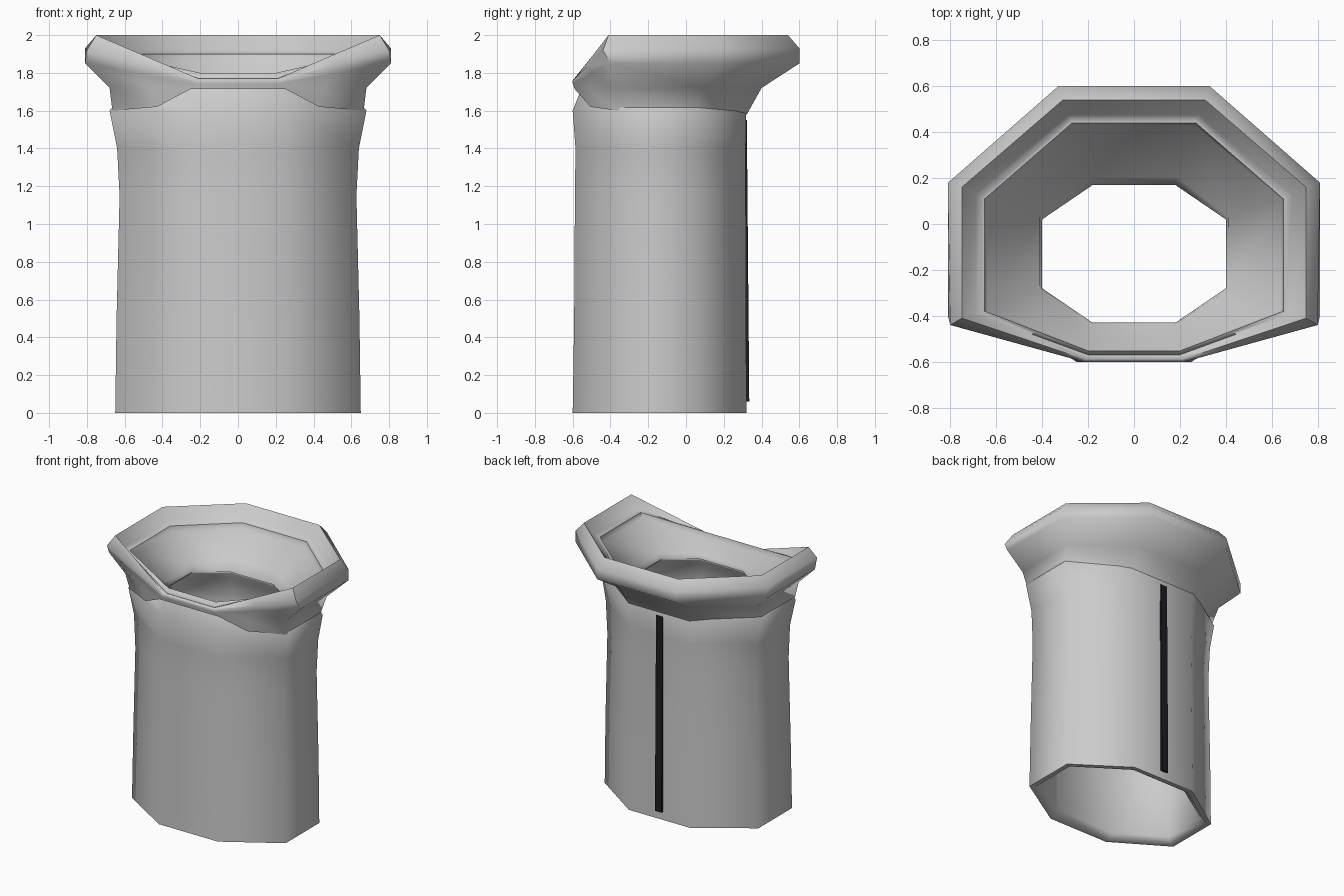
import bpy, bmesh, math

if "Cube" in bpy.data.objects:
    bpy.data.objects.remove(bpy.data.objects["Cube"])


def loft(name, halves, closed=False, angle=80):
    """Skin mirrored rings; each is given as its right half, back to front."""
    bm = bmesh.new()
    rings = []
    for half in halves:
        pts = list(half) + [(-x, y, z) for x, y, z in reversed(half)]
        rings.append([bm.verts.new(p) for p in pts])
    pairs = list(zip(rings, rings[1:]))
    if closed:
        pairs.append((rings[-1], rings[0]))
    n = len(rings[0])
    for a, b in pairs:
        for i in range(n):
            j = (i + 1) % n
            bm.faces.new((a[i], a[j], b[j], b[i]))
    bmesh.ops.recalc_face_normals(bm, faces=bm.faces)
    me = bpy.data.meshes.new(name)
    bm.to_mesh(me)
    bm.free()
    ob = bpy.data.objects.new(name, me)
    bpy.context.collection.objects.link(ob)
    bpy.ops.object.select_all(action='DESELECT')
    ob.select_set(True)
    bpy.context.view_layer.objects.active = ob
    bpy.ops.object.shade_smooth_by_angle(angle=math.radians(angle))
    return ob


def octagon(hx, front, back, z, fx=.25, zf=None):
    """Half ring of the body from its half width and front/back limits."""
    d = back - front
    zf = z if zf is None else zf
    return [(hx * 0.4, back, z), (hx, back - 0.29 * d, z),
            (hx, front + 0.27 * d, z), (fx, front, zf)]


def hole(z, grow=0.0):
    return [(.18 + grow / 2, .17 + grow, z), (.40 + grow, .02, z),
            (.40 + grow, -.28, z), (.18 + grow / 2, -.43 - grow, z)]


def with_mid(half, mid=None):
    """Add a point between the side-front and front corners."""
    a, b = half[2], half[3]
    mid = mid or tuple((p + q) / 2 for p, q in zip(a, b))
    return [half[0], half[1], a, mid, b]


# Body: hollow tube with shoulders closing in to the neck hole
profile = [(.65, -.60, .32, 0), (.643, -.592, .318, .5), (.627, -.588, .316, 1.15),
           (.64, -.585, .316, 1.4), (.68, -.60, .318, 1.6, .22)]
T = 0.07
outer = [octagon(*p) for p in profile]
inner = [octagon(hx - T, f + T, b - T, z) for hx, f, b, z in profile[:4]]
inner[0] = octagon(.615, -.565, .285, 0)
inner.insert(1, octagon(.58, -.53, .25, .04))
inner.append(octagon(.54, -.51, .23, 1.56, .2))
shoulder = octagon(.61, -.55, .28, 1.69, .22, 1.725)
loft("body", outer + [shoulder, hole(1.655, .01), hole(1.635, .01)] + inner[::-1], closed=True)

# Collar: flared rolled rim, dipping at the front, with a funnel inside
collar = [
    with_mid([(.26, .322, 1.58), (.665, .04, 1.60), (.665, -.36, 1.60), (.25, -.59, 1.715)],
             (.43, -.505, 1.62)),
    with_mid([(.28, .40, 1.72), (.68, .10, 1.72), (.68, -.39, 1.72), (.23, -.595, 1.73)],
             (.45, -.515, 1.71)),
    with_mid([(.33, .60, 1.85), (.81, .18, 1.85), (.81, -.40, 1.85), (.22, -.60, 1.745)]),
    with_mid([(.33, .60, 1.93), (.81, .18, 1.93), (.80, -.44, 1.92), (.22, -.60, 1.76)]),
    with_mid([(.31, .54, 2.00), (.75, .16, 2.00), (.75, -.41, 2.00), (.21, -.59, 1.77)]),
    with_mid([(.285, .475, 1.92), (.69, .13, 1.92), (.69, -.39, 1.92), (.20, -.57, 1.765)]),
    with_mid([(.275, .46, 1.90), (.66, .115, 1.90), (.66, -.385, 1.90), (.20, -.56, 1.795)]),
    with_mid([(.27, .44, 1.90), (.65, .11, 1.90), (.65, -.38, 1.90), (.20, -.553, 1.80)]),
    with_mid([(.265, .43, 1.86), (.64, .108, 1.86), (.64, -.375, 1.86), (.20, -.548, 1.76)]),
    with_mid([(.185, .205, 1.74), (.41, .03, 1.71), (.41, -.285, 1.69), (.18, -.435, 1.68)]),
    with_mid(hole(1.65)),
]
loft("collar", collar, angle=60)

# Back strip: thin dark bar, leaning out slightly at the bottom
bpy.ops.mesh.primitive_cube_add(size=1)
strip = bpy.context.object
strip.name = "back_strip"
for v in strip.data.vertices:
    low = v.co.z < 0
    y = (.335 if low else .322) if v.co.y > 0 else .30
    v.co = (v.co.x * .056, y, .06 if low else 1.55)
mat = bpy.data.materials.new("dark")
mat.diffuse_color = (.01, .012, .015, 1)
mat.use_nodes = True
mat.node_tree.nodes["Principled BSDF"].inputs["Base Color"].default_value = mat.diffuse_color
strip.data.materials.append(mat)
